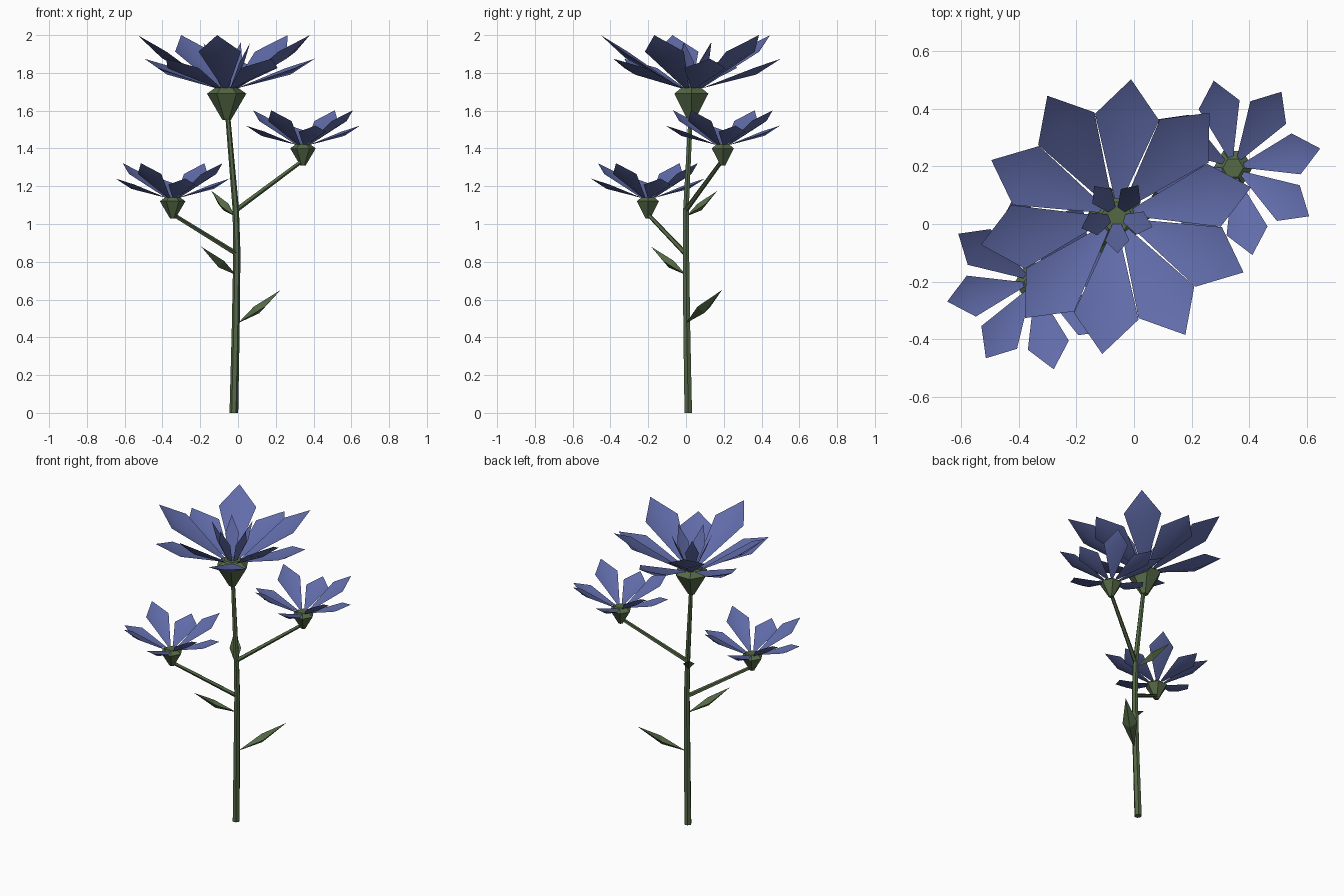
import bpy, math
from mathutils import Vector

if "Cube" in bpy.data.objects:
    bpy.data.objects.remove(bpy.data.objects["Cube"])


def material(name, rgb):
    m = bpy.data.materials.new(name)
    m.diffuse_color = (*rgb, 1)
    m.use_nodes = True
    m.node_tree.nodes["Principled BSDF"].inputs["Base Color"].default_value = m.diffuse_color
    return m


GREEN = material("stem_green", (0.09, 0.14, 0.06))
BLUE = material("petal_blue", (0.12, 0.15, 0.40))


def add_mesh(name, verts, faces, mat, smooth=False):
    me = bpy.data.meshes.new(name)
    me.from_pydata([tuple(v) for v in verts], [], faces)
    me.materials.append(mat)
    if smooth:
        me.polygons.foreach_set("use_smooth", [True] * len(me.polygons))
    ob = bpy.data.objects.new(name, me)
    bpy.context.collection.objects.link(ob)
    return ob


def rings_mesh(name, rings, mat):
    # Skin a list of equal rings and cap both ends
    n = len(rings[0])
    verts = [v for r in rings for v in r]
    faces = [(k * n + i, k * n + (i + 1) % n, (k + 1) * n + (i + 1) % n, (k + 1) * n + i)
             for k in range(len(rings) - 1) for i in range(n)]
    faces.append(tuple(reversed(range(n))))
    faces.append(tuple(range(len(verts) - n, len(verts))))
    return add_mesh(name, verts, faces, mat)


def tube(name, path, radii, sides=6):
    # Tapered stalk along a path
    pts = [Vector(p) for p in path]
    rings = []
    for i, p in enumerate(pts):
        d = (pts[min(i + 1, len(pts) - 1)] - pts[max(i - 1, 0)]).normalized()
        u = Vector((0, 1, 0)).cross(d).normalized()
        v = d.cross(u)
        rings.append([p + radii[i] * (math.cos(a) * u + math.sin(a) * v)
                      for a in (math.tau * k / sides for k in range(sides))])
    return rings_mesh(name, rings, GREEN)


def petal_ring(name, centre, count, start, shapes, s):
    # Each shape: base radius, shoulder radius, tip radius, half width, rise, sag
    verts, faces = [], []
    for i in range(count):
        r0, r1, r2, w, h, sag = shapes[i % len(shapes)]
        a = math.radians(start) + math.tau * i / count
        out = Vector((math.cos(a), math.sin(a), 0))
        side = Vector((-out.y, out.x, 0))
        up = Vector((0, 0, 1))
        z1 = h * (r1 - r0) / (r2 - r0)
        local = [(r0, -0.014, 0), (r0, 0.014, 0), (r1, -w, z1), (r1, 0, z1 - sag),
                 (r1, w, z1), (r2, 0, h)]
        b = len(verts)
        verts += [Vector(centre) + s * (r * out + t * side + z * up) for r, t, z in local]
        faces += [(b, b + 3, b + 2), (b, b + 1, b + 3), (b + 1, b + 4, b + 3),
                  (b + 2, b + 3, b + 5), (b + 3, b + 4, b + 5)]
    return add_mesh(name, verts, faces, BLUE, True)


def calyx(name, centre, s):
    # Six-sided cup under the petals
    c = Vector(centre)
    prof = [(0.022, -0.17), (0.104, -0.03), (0.055, 0.005)]
    rings = [[c + s * Vector((r * math.cos(k * math.pi / 3), r * math.sin(k * math.pi / 3), z))
              for k in range(6)] for r, z in prof]
    return rings_mesh(name, rings, GREEN)


def leaf(name, base, tip, w):
    # Folded diamond leaf with a sunken midrib
    b, t = Vector(base), Vector(tip)
    d = t - b
    side = Vector((-d.y, d.x, 0)).normalized()
    mid = b + d * 0.5
    verts = [b, mid - side * w, mid - Vector((0, 0, 0.035)), mid + side * w, t]
    return add_mesh(name, verts, [(0, 2, 1), (0, 3, 2), (1, 2, 4), (2, 3, 4)], GREEN)


# Main stem and branches
tube("main_stem", [(-0.022, 0.012, 0), (-0.012, 0.004, 0.45), (-0.006, 0, 0.85),
                   (-0.012, 0, 1.08), (-0.055, 0.025, 1.58)],
     [0.023, 0.021, 0.019, 0.017, 0.013])
tube("right_branch", [(-0.01, 0, 1.075), (0.34, 0.19, 1.335)], [0.014, 0.011], 5)
tube("left_branch", [(-0.006, 0, 0.84), (-0.345, -0.20, 1.05)], [0.014, 0.011], 5)

# Flower heads: alternating high and low petals
high = (0.06, 0.35, 0.482, 0.113, 0.28, 0.035)
low = (0.06, 0.345, 0.477, 0.112, 0.155, 0.035)
heads = [("main", (-0.06, 0.028, 1.72), 1.0, 10, 12),
         ("right", (0.344, 0.195, 1.42), 0.65, 8, 12.5),
         ("left", (-0.346, -0.202, 1.14), 0.65, 8, 12.5)]
for name, c, s, count, start in heads:
    calyx(name + "_calyx", c, s)
    petal_ring(name + "_petals", c, count, start, [low, high], s)
petal_ring("main_inner_petals", heads[0][1], 5, 55,
           [(0.025, 0.085, 0.13, 0.042, 0.24, 0.01)], 1.0)

# Leaves
leaf("lower_leaf", (0.0, 0.0, 0.475), (0.225, 0.19, 0.65), 0.045)
leaf("middle_leaf", (-0.01, 0.0, 0.73), (-0.195, -0.185, 0.88), 0.04)
leaf("upper_leaf", (-0.015, 0.0, 1.04), (-0.14, 0.165, 1.175), 0.035)
